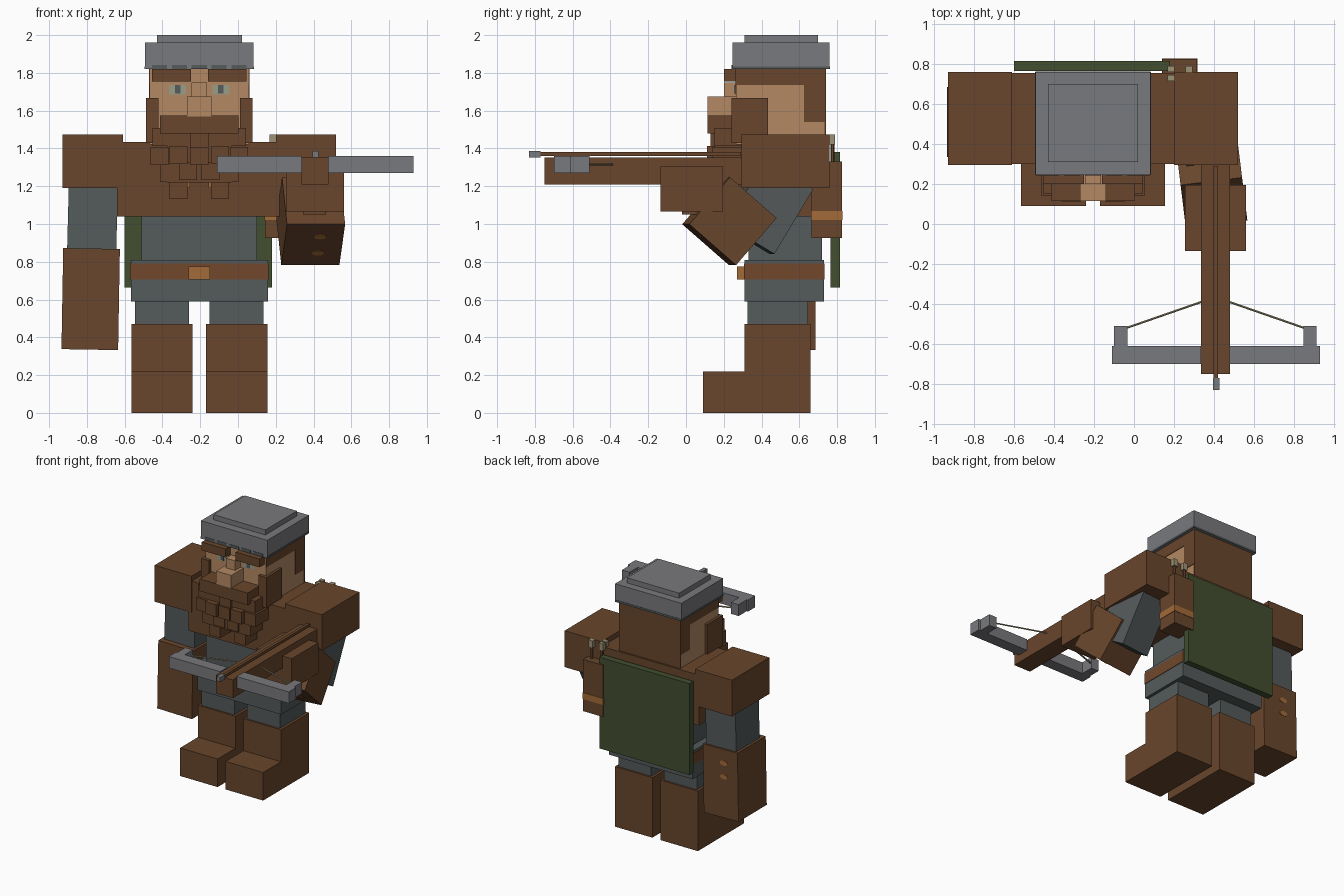
import bpy
import math
from mathutils import Vector

default_cube = bpy.data.objects.get("Cube")
if default_cube:
    bpy.data.objects.remove(default_cube, do_unlink=True)

MIDDLE = -0.205  # x of the body's own centre line


def paint(name, red, green, blue):
    material = bpy.data.materials.new(name)
    material.use_nodes = True
    colour = (red, green, blue, 1)
    material.diffuse_color = colour
    material.node_tree.nodes["Principled BSDF"].inputs["Base Color"].default_value = colour
    return material


leather = paint("brown leather", .14, .061, .025)
belt_leather = paint("reddish belt leather", .165, .064, .025)
cloth = paint("dark grey cloth", .09, .103, .106)
steel = paint("grey steel", .19, .192, .205)
skin = paint("tan skin", .46, .25, .127)
shield_green = paint("dark green", .054, .077, .03)
brass = paint("orange brass", .37, .145, .04)
pale = paint("pale beige", .34, .29, .18)
eye_white = paint("greenish eye white", .32, .34, .24)


def block(name, material, x, y, z, turn=(0, 0, 0)):
    """Box between the given limits, turned about its centre in degrees."""
    limits = (x, y, z)
    bpy.ops.mesh.primitive_cube_add(size=1, location=[sum(pair) / 2 for pair in limits])
    part = bpy.context.object
    part.name = name
    part.scale = [high - low for low, high in limits]
    part.rotation_euler = [math.radians(angle) for angle in turn]
    part.data.materials.append(material)
    return part


def central(name, material, width, y, z):
    """Box centred on the body's centre line."""
    return block(name, material, (MIDDLE - width / 2, MIDDLE + width / 2), y, z)


def both_sides(name, material, x, y, z):
    """Two boxes; x is measured outwards from the body's centre line."""
    inner, outer = x
    block("left_" + name, material, (MIDDLE + inner, MIDDLE + outer), y, z)
    block("right_" + name, material, (MIDDLE - outer, MIDDLE - inner), y, z)


def rod(name, material, start, end, radius):
    start, end = Vector(start), Vector(end)
    direction = end - start
    bpy.ops.mesh.primitive_cylinder_add(vertices=6, radius=radius, depth=direction.length,
                                        location=(start + end) / 2)
    part = bpy.context.object
    part.name = name
    part.rotation_euler = direction.to_track_quat("Z", "Y").to_euler()
    part.data.materials.append(material)


def studs(name, parent, positions, size):
    """Flat brass ovals on a face of a unit-cube part, in the part's own space."""
    bpy.context.view_layer.update()
    for position, angle in positions:
        bpy.ops.mesh.primitive_cylinder_add(vertices=8, radius=.5, depth=1)
        stud = bpy.context.object
        stud.name = name
        stud.data.materials.append(brass)
        stud.matrix_world = parent.matrix_world.copy()
        stud.location = parent.matrix_world @ Vector(position)
        stud.rotation_euler.rotate_axis("X", math.radians(angle))
        stud.scale = size


# Legs and boots
both_sides("boot_foot", leather, x=(.035, .36), y=(.09, .66), z=(0, .22))
both_sides("boot_shaft", leather, x=(.035, .36), y=(.31, .66), z=(.22, .47))
both_sides("leg", cloth, x=(.055, .34), y=(.325, .645), z=(.47, .6))

# Torso and belt
central("tunic_skirt", cloth, width=.725, y=(.31, .73), z=(.59, .81))
central("tunic", cloth, width=.61, y=(.33, .72), z=(.8, 1.05))
central("belt", belt_leather, width=.733, y=(.306, .734), z=(.705, .79))
central("belt_buckle", brass, width=.115, y=(.27, .31), z=(.705, .775))
central("chest_mantle", leather, width=.87, y=(.3, .755), z=(1.04, 1.435))
both_sides("shoulder_pad", leather, x=(.405, .725), y=(.295, .76), z=(1.19, 1.475))

# Head, hair and face
central("head", skin, width=.525, y=(.265, .735), z=(1.42, 1.82))
central("back_hair", leather, width=.533, y=(.733, .741), z=(1.43, 1.82))
both_sides("temple_hair", leather, x=(.26, .267), y=(.263, .735), z=(1.735, 1.82))
both_sides("nape_hair", leather, x=(.26, .267), y=(.625, .735), z=(1.54, 1.735))
both_sides("eyebrow", leather, x=(.045, .25), y=(.2, .27), z=(1.755, 1.82))
both_sides("eye", eye_white, x=(.07, .16), y=(.261, .267), z=(1.685, 1.735))
both_sides("pupil", cloth, x=(.1, .128), y=(.258, .265), z=(1.69, 1.735))
central("nose", skin, width=.13, y=(.115, .27), z=(1.57, 1.675))
central("nose_bridge", skin, width=.08, y=(.2, .27), z=(1.67, 1.75))

# Beard built of a base and overlapping tufts
both_sides("sideburn", leather, x=(.215, .283), y=(.24, .435), z=(1.43, 1.668))
central("moustache", leather, width=.415, y=(.115, .27), z=(1.48, 1.575))
central("beard_base", leather, width=.34, y=(.15, .31), z=(1.22, 1.5))
tuft = .048
for out, height, front in ((.2, 1.46, .15), (.21, 1.36, .14), (.11, 1.365, .11), (0, 1.45, .13),
                           (0, 1.36, .12), (.16, 1.27, .15), (.06, 1.28, .14), (.11, 1.18, .16)):
    extent = dict(y=(front, .31), z=(height - tuft, height + tuft))
    if out:
        both_sides("beard_tuft", leather, x=(out - tuft, out + tuft), **extent)
    else:
        central("beard_tuft", leather, width=tuft * 2, **extent)
both_sides("beard_bead", brass, x=(.05, .075), y=(.2, .23), z=(1.19, 1.22))

# Helmet with a darker scalloped rim
central("helmet", steel, width=.575, y=(.245, .76), z=(1.82, 1.96))
central("helmet_crown", steel, width=.45, y=(.31, .7), z=(1.96, 2))
for step in range(-2, 3):
    middle = MIDDLE + step * .105
    block("rim_scallop", cloth, (middle - .04, middle + .04), (.242, .246), (1.82, 1.843))
both_sides("rim_band", cloth, x=(.285, .29), y=(.245, .76), z=(1.82, 1.835))
central("rear_rim_band", cloth, width=.575, y=(.758, .763), z=(1.82, 1.835))

# Hanging right arm
block("right_upper_arm", cloth, (-.9, -.64), (.38, .67), (.86, 1.22), turn=(0, 1.5, 0))
right_bracer = block("right_bracer", leather, (-.93, -.63), (.335, .685), (.335, .87), turn=(0, 1, 0))
studs("right_bracer_stud", right_bracer, [((-.1, .5, .3), 90), ((-.1, .5, .1), 90)], (.07, .04, .006))

# Bent left arm holding the crossbow
block("left_upper_arm", cloth, (.25, .5), (.28, .58), (.89, 1.29), turn=(-31, 0, 6))
left_bracer = block("left_bracer", leather, (.23, .54), (.065, .395), (.85, 1.18), turn=(-41, 0, 7))
studs("left_bracer_stud", left_bracer, [((.1, -.2, -.5), 0), ((.1, .2, -.5), 0)], (.07, .04, .006))
block("left_glove", leather, (.255, .56), (-.135, .195), (1.065, 1.305))

# Crossbow
STOCK = .407  # x of the crossbow's centre line
block("crossbow_stock", leather, (.335, .48), (-.75, .3), (1.21, 1.352))
block("crossbow_grip", leather, (.345, .465), (-.02, .08), (1.05, 1.25))
for name, low, high in (("right", -.11, .336), ("left", .479, .93)):
    block(name + "_bow_limb", steel, (low, high), (-.7, -.61), (1.27, 1.36))
for name, side in (("right", -1), ("left", 1)):
    tip = STOCK + side * .473
    block(name + "_bow_tip", steel, (tip - .033, tip + .033), (-.615, -.51), (1.27, 1.36))
    rod(name + "_bow_string", pale, (tip, -.53, 1.315), (STOCK + side * .07, -.39, 1.315), .006)
block("loaded_bolt", leather, (.398, .42), (-.78, .29), (1.36, 1.38))
block("bolt_head", steel, (.395, .427), (-.83, -.77), (1.353, 1.387))

# Shield on the back
block("back_shield", shield_green, (-.6, .18), (.765, .815), (.665, 1.38))

# Quiver with spare bolts
block("quiver", leather, (.143, .315), (.665, .825), (.925, 1.33))
block("quiver_band", brass, (.14, .318), (.662, .828), (1.02, 1.07))
for x, y in ((.185, .775), (.275, .775), (.185, .73)):
    rod("spare_bolt", leather, (x, y, 1.3), (x, y, 1.43), .01)
    block("bolt_fletching", pale, (x - .018, x + .018), (y - .015, y + .015), (1.42, 1.475))
